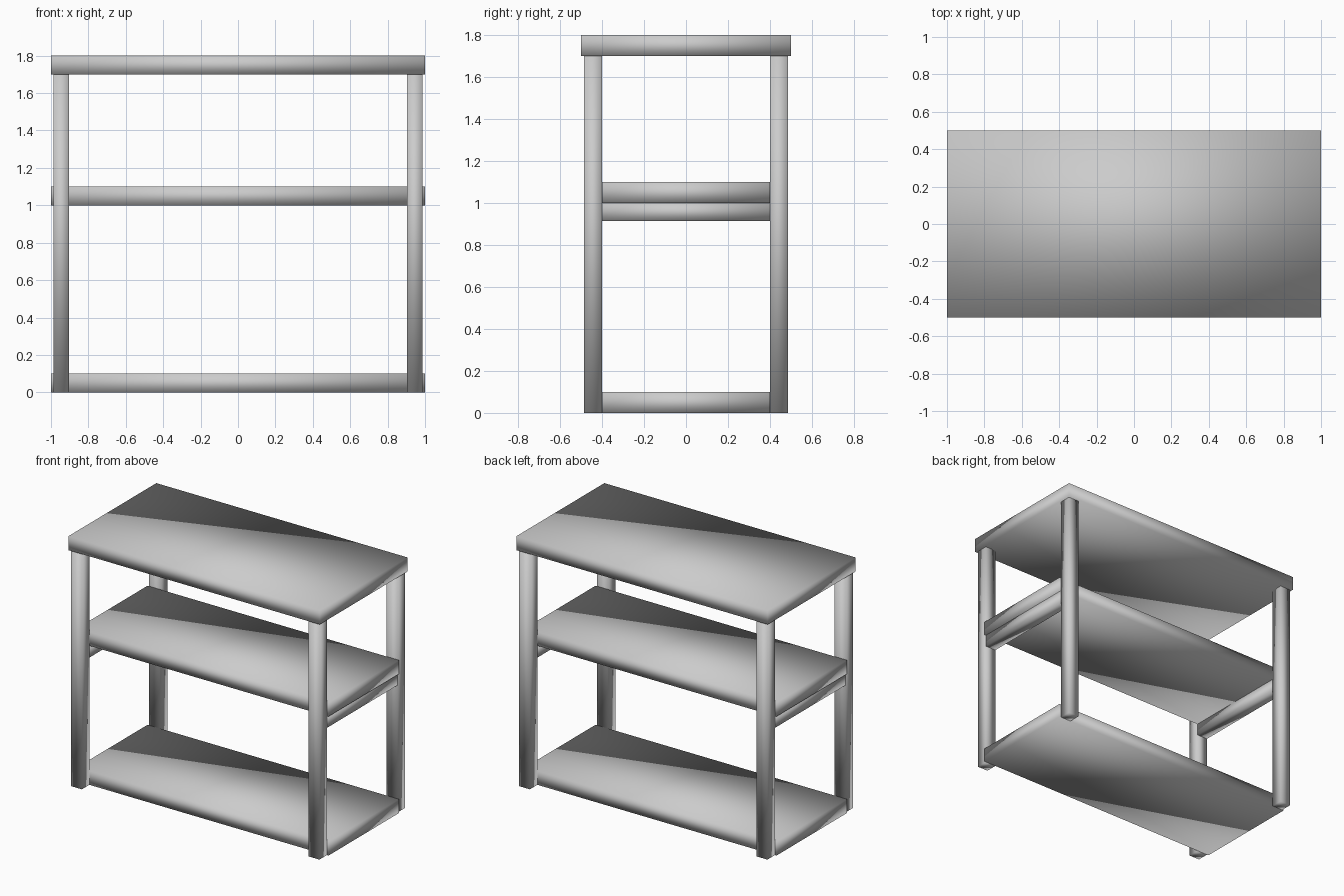
import bpy

if "Cube" in bpy.data.objects:
    bpy.data.objects.remove(bpy.data.objects["Cube"])


def box(name, x, y, z):
    """Softly shaded box spanning the (min, max) ranges on each axis."""
    spans = (x, y, z)
    bpy.ops.mesh.primitive_cube_add(size=1, location=[(a + b) / 2 for a, b in spans])
    obj = bpy.context.object
    obj.name = obj.data.name = name
    obj.scale = [b - a for a, b in spans]
    bpy.ops.object.transform_apply(location=False, rotation=False, scale=True)
    bpy.ops.object.shade_smooth()
    return obj


def span(centre, width):
    return (centre - width / 2, centre + width / 2)


# Table top, overhanging the legs slightly
box("table_top", (-1, 1), (-0.5, 0.5), (1.70, 1.80))

# Two shelves fitted between the front and back legs
for name, z in (("middle_shelf", 1.0), ("bottom_shelf", 0.0)):
    box(name, (-1, 1), (-0.4, 0.4), (z, z + 0.1))

for side, sx in (("left", -1), ("right", 1)):
    x = span(sx * 0.945, 0.085)
    # Legs
    for end, sy in (("front", -1), ("back", 1)):
        box(f"{end}_{side}_leg", x, span(sy * 0.4425, 0.085), (0, 1.70))
    # Rail carrying the middle shelf
    box(f"{side}_shelf_rail", x, (-0.4, 0.4), (0.915, 1.0))
